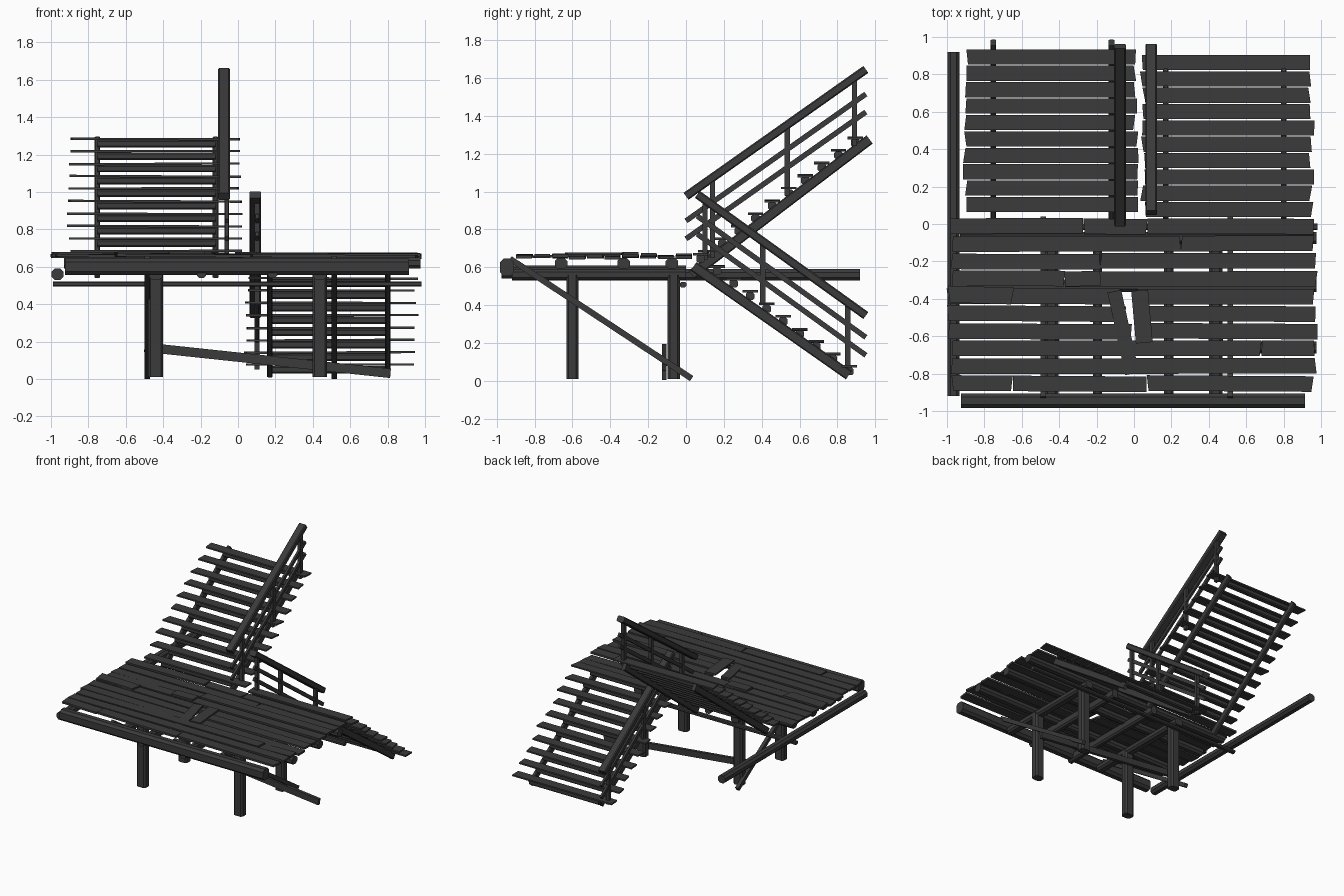
import bpy, bmesh, random
from mathutils import Vector

random.seed(4)
if "Cube" in bpy.data.objects:
    bpy.data.objects.remove(bpy.data.objects["Cube"])

wood = bpy.data.materials.new("dark_weathered_wood")
wood.use_nodes = True
COLOUR = (0.043, 0.043, 0.043, 1)
wood.diffuse_color = COLOUR
wood.node_tree.nodes["Principled BSDF"].inputs["Base Color"].default_value = COLOUR


def jit(a):
    return random.uniform(-a, a)


def timber(name, p, q, width, height, chamfer=0.0, skew=0.0):
    """Straight timber from p to q; chamfer cuts the long edges, skew roughens the ends."""
    p, q = Vector(p), Vector(q)
    d = (q - p).normalized()
    side = Vector((1, 0, 0)) if abs(d.z) > 0.95 else d.cross(Vector((0, 0, 1))).normalized()
    up = side.cross(d)
    w, h = width / 2, height / 2
    c = chamfer * min(width, height)
    if c:
        section = [(w, h - c), (w - c, h), (c - w, h), (-w, h - c),
                   (-w, c - h), (c - w, -h), (w - c, -h), (w, c - h)]
    else:
        section = [(w, h), (-w, h), (-w, -h), (w, -h)]
    bm = bmesh.new()
    rings = []
    for end in (p, q):
        slant = jit(skew)
        rings.append([bm.verts.new(end + side * a + up * b + d * slant * a / w)
                      for a, b in section])
    n = len(section)
    bm.faces.new(rings[0])
    bm.faces.new(rings[1][::-1])
    for i in range(n):
        j = (i + 1) % n
        bm.faces.new((rings[0][i], rings[1][i], rings[1][j], rings[0][j]))
    bmesh.ops.recalc_face_normals(bm, faces=bm.faces[:])
    mesh = bpy.data.meshes.new(name)
    bm.to_mesh(mesh)
    bm.free()
    mesh.materials.append(wood)
    ob = bpy.data.objects.new(name, mesh)
    bpy.context.collection.objects.link(ob)
    return ob


# Posts, with beams on top of them and diagonal braces
for x in (-0.44, 0.437):
    for y in (-0.6, -0.065):
        timber("post", (x, y, 0.01), (x, y, 0.56), 0.08, 0.065, 0.2)
    timber("post_beam", (x, -0.92, 0.56), (x, 0.0, 0.56), 0.07, 0.055, 0.25)
for x in (-0.485, 0.515):
    timber("side_brace", (x, -0.93, 0.645), (x, 0.03, 0.012), 0.028, 0.032)
timber("rear_brace", (-0.5, -0.115, 0.17), (0.815, -0.115, 0.03), 0.025, 0.05)

# Logs under the deck
timber("left_log", (-0.965, -0.92, 0.56), (-0.965, 0.92, 0.56), 0.066, 0.06, 0.28)
timber("front_log", (-0.925, -0.945, 0.6), (0.915, -0.945, 0.6), 0.075, 0.09, 0.25)
timber("rear_thin_log", (-0.99, -0.015, 0.508), (0.98, -0.015, 0.508), 0.035, 0.028, 0.25)
for x in (-0.195, 0.185):
    timber("deck_joist", (x, -0.975, 0.575), (x, 0.0, 0.575), 0.05, 0.07, 0.25)
for y in (-0.66, -0.33, -0.075):
    timber("cross_log", (-0.93, y, 0.62), (0.975, y, 0.62), 0.066, 0.06, 0.28)

# Deck planks, row by row from the back; each row lists its joints
JOINTS = [[-0.27, 0.07], [0.25], [-0.18], [-0.37], [], [], [], [0.68], [], [-0.65, 0.07]]
for row, joints in enumerate(JOINTS):
    y = -0.012 - row * 0.0935
    stops = [-0.985 + jit(0.012)] + joints + [0.97 + jit(0.015)]
    spans = [[a + 0.003, b - 0.003] for a, b in zip(stops, stops[1:])]
    if row in (4, 5, 6):
        gap = -0.075 + (row - 4) * 0.03
        spans = [[stops[0], gap], [0.02, stops[-1]]]
    for a, b in spans:
        z = 0.657 + jit(0.005)
        timber("deck_plank", (a, y + jit(0.004), z), (b, y + jit(0.004), z + jit(0.006)),
               0.083, 0.016, skew=0.006)

# Loose boards lying on the deck
timber("loose_board", (-0.99, -0.375, 0.672), (-0.65, -0.385, 0.672), 0.09, 0.014, skew=0.01)
timber("loose_board", (-0.37, -0.295, 0.674), (-0.18, -0.29, 0.674), 0.08, 0.014)
timber("loose_board", (0.03, -0.355, 0.672), (0.055, -0.635, 0.672), 0.09, 0.014)
timber("loose_board", (-0.105, -0.36, 0.668), (-0.01, -0.8, 0.655), 0.075, 0.014)


def stair(prefix, x0, x1, stringers, y0, z0, dy, dz, s_start, s_end):
    """Ten treads on cross bars carried by two sloping stringers."""
    for i in range(10):
        y, z = y0 + i * dy, z0 + i * dz
        timber(prefix + "_tread", (x0 + jit(0.014), y, z + jit(0.003)),
               (x1 + jit(0.014), y, z + jit(0.003)), 0.081, 0.012, skew=0.008)
        timber(prefix + "_tread_bar", (stringers[0], y, z - 0.025),
               (stringers[1], y, z - 0.025), 0.045, 0.04, 0.2)
    for x in stringers:
        timber(prefix + "_stringer", (x, *s_start), (x, *s_end), 0.03, 0.054, 0.2)


def railing(prefix, x, start, end, drops, posts, inset):
    """Wide handrail with thin rails below it and upright posts."""
    timber(prefix + "_handrail", (x, *start), (x, *end), 0.062, 0.045, 0.15)
    for drop in drops:
        timber(prefix + "_rail", (x + inset, start[0], start[1] - drop),
               (x + inset, end[0], end[1] - drop), 0.018, 0.028)
    for y, low, high in posts:
        timber(prefix + "_rail_post", (x + inset, y, low), (x + inset, y, high), 0.026, 0.028)


# Upper flight climbs away from the deck, lower flight descends beside it
stair("upper", -0.9, 0.01, (-0.752, -0.12), 0.104, 0.684, 0.0877, 0.0666,
      (0.03, 0.56), (0.97, 1.275))
stair("lower", 0.05, 0.95, (0.17, 0.80), 0.077, 0.67, 0.0873, -0.0661,
      (0.04, 0.605), (0.86, 0.03))
railing("upper", -0.075, (0.0, 0.975), (0.95, 1.645), (0.13, 0.225),
        [(0.14, 0.65, 1.07), (0.535, 0.98, 1.34), (0.89, 1.24, 1.6)], 0.015)
railing("lower", 0.092, (0.06, 0.985), (0.95, 0.345), (0.115, 0.21),
        [(0.1, 0.64, 0.96), (0.405, 0.4, 0.74), (0.855, 0.05, 0.41)], 0.01)
